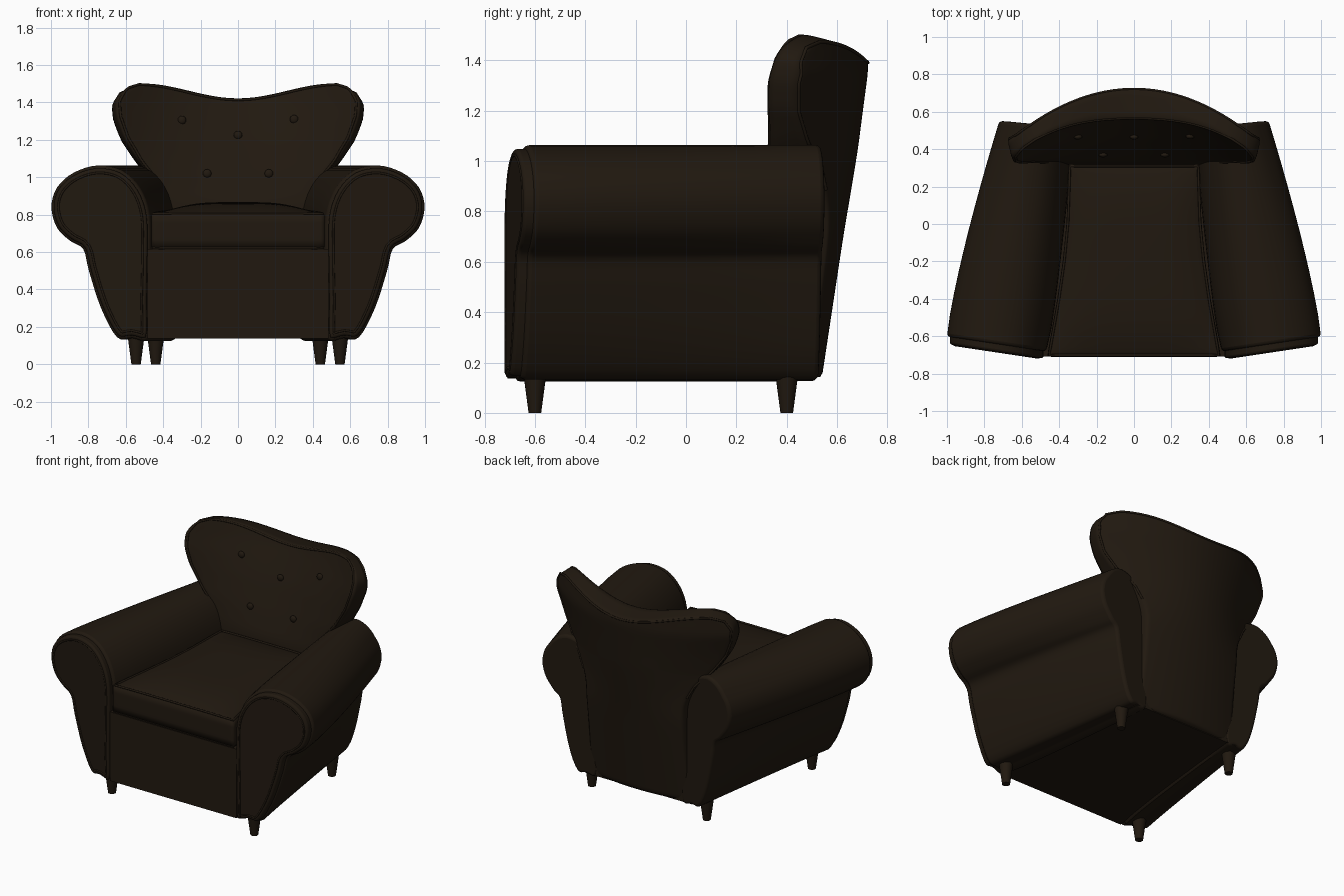
import bpy, bmesh, math
from mathutils import Vector

if "Cube" in bpy.data.objects:
    bpy.data.objects.remove(bpy.data.objects["Cube"])

leather = bpy.data.materials.new("dark_brown_leather")
leather.diffuse_color = (0.015, 0.0095, 0.005, 1)
leather.use_nodes = True
leather.node_tree.nodes["Principled BSDF"].inputs["Base Color"].default_value = leather.diffuse_color


def interp(table, x):
    """Piecewise-linear lookup in [(x, value), ...]."""
    if x <= table[0][0]:
        return table[0][1]
    for (x0, v0), (x1, v1) in zip(table, table[1:]):
        if x <= x1:
            return v0 + (v1 - v0) * (x - x0) / (x1 - x0)
    return table[-1][1]


def smooth_loop(pts, n):
    """Closed Catmull-Rom curve through the 2D points."""
    out, m = [], len(pts)
    for i in range(m):
        p = [Vector(pts[(i + k) % m]) for k in (-1, 0, 1, 2)]
        for j in range(n):
            t = j / n
            out.append(0.5 * (2 * p[1] + (p[2] - p[0]) * t
                       + (2 * p[0] - 5 * p[1] + 4 * p[2] - p[3]) * t * t
                       + (3 * p[1] - p[0] - 3 * p[2] + p[3]) * t ** 3))
    return out


def inset(pts, d):
    """Move a clockwise loop inwards by d."""
    out = []
    for i, p in enumerate(pts):
        t = (pts[(i + 1) % len(pts)] - pts[i - 1]).normalized()
        out.append(p + Vector((t.y, -t.x)) * d)
    return out


def finish(name, bm, angle=None):
    bmesh.ops.recalc_face_normals(bm, faces=bm.faces)
    for f in bm.faces:
        f.smooth = True
    me = bpy.data.meshes.new(name)
    bm.to_mesh(me)
    bm.free()
    ob = bpy.data.objects.new(name, me)
    bpy.context.collection.objects.link(ob)
    me.materials.append(leather)
    if angle:
        bpy.ops.object.select_all(action='DESELECT')
        ob.select_set(True)
        bpy.context.view_layer.objects.active = ob
        bpy.ops.object.shade_smooth_by_angle(angle=math.radians(angle))
    return ob


def piping(name, pts, r=0.007, cyclic=True):
    """Round cord through 3D points."""
    cu = bpy.data.curves.new(name, 'CURVE')
    cu.dimensions = '3D'
    cu.bevel_depth, cu.bevel_resolution = r, 2
    sp = cu.splines.new('POLY')
    sp.points.add(len(pts) - 1)
    for q, p in zip(sp.points, pts):
        q.co = (*p, 1)
    sp.use_cyclic_u = cyclic
    cu.materials.append(leather)
    ob = bpy.data.objects.new(name, cu)
    bpy.context.collection.objects.link(ob)


def slab(name, nu, nv, f, g, crease, corners=False):
    """Upholstered slab between surfaces f(u, v) and g(u, v), u in -1..1, v in 0..1."""
    bm = bmesh.new()
    grid = [[[bm.verts.new(s(2 * i / nu - 1, j / nv)) for i in range(nu + 1)]
             for j in range(nv + 1)] for s in (f, g)]
    for s in grid:
        for j in range(nv):
            for i in range(nu):
                bm.faces.new((s[j][i], s[j][i + 1], s[j + 1][i + 1], s[j + 1][i]))
    rim = ([(0, i) for i in range(nu)] + [(j, nu) for j in range(nv)]
           + [(nv, i) for i in range(nu, 0, -1)] + [(j, 0) for j in range(nv, 0, -1)])
    a, b = [[s[j][i] for j, i in rim] for s in grid]
    cl = bm.edges.layers.float.new("crease_edge")
    n = len(rim)
    for k in range(n):
        q = (k + 1) % n
        bm.faces.new((a[k], a[q], b[q], b[k]))
        bm.edges.get((a[k], a[q]))[cl] = crease
        bm.edges.get((b[k], b[q]))[cl] = crease
        if corners and rim[k][0] in (0, nv) and rim[k][1] in (0, nu):
            bm.edges.get((a[k], b[k]))[cl] = crease
    ob = finish(name, bm, 60 if crease == 1 else None)
    sub = ob.modifiers.new("subdivision", 'SUBSURF')
    sub.levels = sub.render_levels = 2


def rim_cord(name, f, e=0.985, v0=0.0, v1=0.99, n=24, closed=True):
    """Cord along the sides and top of a slab surface, and along the bottom if closed."""
    k = range(n)
    pts = ([f(e, v0 + (v1 - v0) * i / n) for i in k]
           + [f(e * (1 - 2 * i / n), v1) for i in k]
           + [f(-e, v1 + (v0 - v1) * i / n) for i in range(n + 1)])
    if closed:
        pts += [f(e * (2 * i / n - 1), v0) for i in range(1, n)]
    piping(name, pts, 0.007, closed)


# base box between the arms
def base(z):
    return lambda u, v: (u * (0.485 - 0.08 * v), -0.708 + 1.22 * v, z)
slab("seat_base", 8, 6, base(0.615), base(0.137), 1, True)


# loose seat cushion, narrower at the back, with a crowned top
def cushion_w(v):
    return interp([(0, 0.465), (0.3, 0.41), (0.5, 0.38), (0.7, 0.36), (1, 0.35)], v)
def cushion_top(u, v):
    crown = (1 - u ** 4) * (1 - (2 * v - 1) ** 4)
    return (u * cushion_w(v), -0.71 + 1.03 * v, 0.805 + 0.02 * v + 0.05 * crown)
def cushion_bottom(u, v):
    return (u * cushion_w(v), -0.71 + 1.03 * v, 0.622)
slab("seat_cushion", 10, 10, cushion_top, cushion_bottom, 0.75, True)
rim_cord("cushion_top_piping", cushion_top, 0.98, 0.008)
rim_cord("cushion_bottom_piping", cushion_bottom, 0.98, 0.008)

# winged back: half width and height along the side edge
SIDE = [(0, (0.38, 0.14)), (0.2, (0.37, 0.5)), (0.38, (0.375, 0.83)), (0.48, (0.45, 0.98)),
        (0.58, (0.55, 1.09)), (0.68, (0.63, 1.21)), (0.78, (0.675, 1.33)),
        (0.86, (0.68, 1.41)), (0.93, (0.64, 1.475)), (1, (0.54, 1.505))]
SIDE = [(t, Vector(p)) for t, p in SIDE]
FRONT_Y = [(0.14, 0.32), (0.85, 0.315), (1.0, 0.37), (1.2, 0.455), (1.4, 0.56), (1.5, 0.60)]
FRONT_BEND = [(0.85, 0.0), (1.05, 0.11), (1.2, 0.16), (1.3, 0.20), (1.4, 0.22), (1.5, 0.23)]
REAR_Y = [(0.14, 0.54), (0.7, 0.625), (1.05, 0.685), (1.35, 0.725), (1.5, 0.72)]
REAR_BEND = [(0.14, 0.14), (0.7, 0.18), (0.9, 0.28), (1.05, 0.31), (1.2, 0.29),
             (1.35, 0.26), (1.5, 0.27)]

def back_surface(centre, bend, narrow, drop, dy=0.0):
    def surf(u, v):
        w, z = interp(SIDE, v)
        k = max(0, (z - 0.8) / 0.7)
        z -= (0.083 * (0.5 + 0.5 * math.cos(math.pi * u)) + drop) * k
        x = u * w * (1 - narrow * min(1, 2 * k))
        return (x, interp(centre, z) - interp(bend, z) * (x / 0.66) ** 2 + dy, z)
    return surf
FRONT = (FRONT_Y, FRONT_BEND, 0.04, 0.0)
REAR = (REAR_Y, REAR_BEND, 0.0, 0.025)
slab("winged_back", 12, 22, back_surface(*FRONT), back_surface(*REAR), 0.5)
rim_cord("back_front_piping", back_surface(*FRONT, -0.001), 0.97, 0.36, 0.98, 30, False)
rim_cord("back_rear_piping", back_surface(*REAR, -0.002), 0.98, 0.42, 0.985, 30, False)

# tufting buttons
for x, z in [(-0.3, 1.305), (0.3, 1.31), (0, 1.225), (-0.165, 1.02), (0.165, 1.02)]:
    bm = bmesh.new()
    bmesh.ops.create_uvsphere(bm, u_segments=16, v_segments=8, radius=0.023)
    bmesh.ops.scale(bm, vec=(1, 0.6, 1), verts=bm.verts)
    y = interp(FRONT_Y, z) - interp(FRONT_BEND, z) * (x / 0.66) ** 2
    bmesh.ops.translate(bm, vec=(x, y - 0.003, z), verts=bm.verts)
    finish("back_button", bm)

# rolled arms: one scroll profile swept back, curving inwards
ARM = smooth_loop([(0.48, 0.14), (0.475, 0.35), (0.47, 0.6), (0.475, 0.8), (0.525, 0.94),
                   (0.62, 1.035), (0.75, 1.063), (0.88, 1.025), (0.97, 0.945), (1.0, 0.84),
                   (0.97, 0.73), (0.9, 0.66), (0.83, 0.615), (0.80, 0.5), (0.735, 0.3),
                   (0.65, 0.145), (0.57, 0.14)], 4)
PANEL = inset(ARM, 0.015)

def front_y(x):
    return -0.68 + 0.15 * (x - 0.48)

def arm_point(s, p, t):
    shift = interp([(0.48, 0.15), (0.7, 0.19), (0.95, 0.28)], p.x)
    power = interp([(0.48, 0.75), (0.95, 1.25)], p.x)
    y, rear = front_y(p.x), 0.515 + 0.07 * (p.x - 0.48)
    return (s * (p.x - shift * t ** power), y + (rear - y) * t, p.y)

def loft(name, rings, bevel):
    bm = bmesh.new()
    vr = [[bm.verts.new(p) for p in r] for r in rings]
    n = len(vr[0])
    for a, b in zip(vr, vr[1:]):
        for i in range(n):
            bm.faces.new((a[i], a[(i + 1) % n], b[(i + 1) % n], b[i]))
    bm.faces.new(vr[0])
    bm.faces.new(vr[-1])
    ob = finish(name, bm, 40)
    bv = ob.modifiers.new("bevel", 'BEVEL')
    bv.width, bv.segments, bv.angle_limit = bevel, 3, math.radians(50)

for s, side in ((1, "right"), (-1, "left")):
    loft(side + "_arm", [[arm_point(s, p, i / 10) for p in ARM] for i in range(11)], 0.018)
    loft(side + "_arm_front_panel",
         [[(s * p.x, front_y(p.x) + dy, p.y) for p in PANEL] for dy in (0.02, -0.04)], 0.014)
    piping(side + "_arm_piping",
           [(s * p.x, front_y(p.x) - 0.039, p.y) for p in inset(ARM, 0.04)], 0.006)
    # tapered legs
    for part, x, y in (("front", 0.545, -0.6), ("back", 0.44, 0.4)):
        bm = bmesh.new()
        bmesh.ops.create_cone(bm, cap_ends=True, segments=20, radius1=0.025,
                              radius2=0.045, depth=0.15)
        bmesh.ops.translate(bm, vec=(s * x, y, 0.075), verts=bm.verts)
        finish(side + "_" + part + "_leg", bm, 40)
